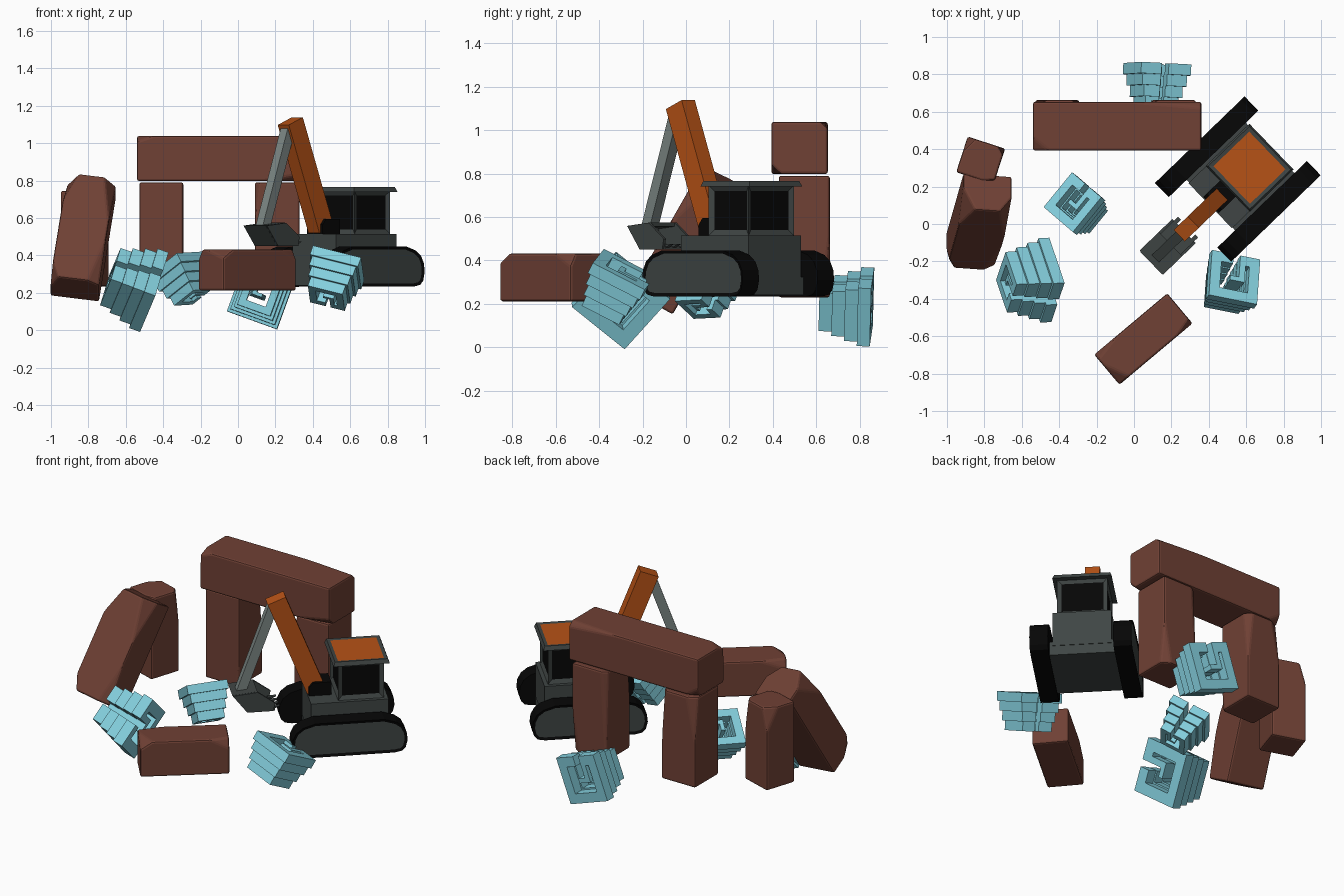
import bpy, bmesh
from math import radians
from mathutils import Vector, Matrix, Euler

if "Cube" in bpy.data.objects:
    bpy.data.objects.remove(bpy.data.objects["Cube"])


def material(name, rgb):
    m = bpy.data.materials.new(name)
    m.diffuse_color = (*rgb, 1)
    m.use_nodes = True
    m.node_tree.nodes["Principled BSDF"].inputs["Base Color"].default_value = m.diffuse_color
    return m


STONE = material("stone", (.16, .052, .035))
TEAL = material("crystal", (.23, .62, .72))
ORANGE = material("orange", (.47, .085, .008))
DARK = material("dark_grey", (.05, .06, .058))
BLACK = material("black", (.002, .002, .002))
STEEL = material("steel", (.2, .24, .23))


def finish(bm, name, matrix, *mats):
    bmesh.ops.recalc_face_normals(bm, faces=bm.faces)
    me = bpy.data.meshes.new(name)
    bm.to_mesh(me)
    bm.free()
    ob = bpy.data.objects.new(name, me)
    ob.matrix_world = matrix
    bpy.context.collection.objects.link(ob)
    for m in mats:
        me.materials.append(m)
    return ob


def extrude_profile(bm, pts, offset):
    f = bm.faces.new([bm.verts.new(p) for p in pts])
    new = bmesh.ops.extrude_face_region(bm, geom=[f], use_keep_orig=True)["geom"]
    bmesh.ops.translate(bm, vec=offset, verts=[g for g in new if isinstance(g, bmesh.types.BMVert)])


# Weathered stone: box with sliced corners and softened edges
def stone(name, loc, size, rot=(0, 0, 0), cuts=()):
    bm = bmesh.new()
    bmesh.ops.create_cube(bm, size=1)
    for n, d in cuts:                       # planes in unit-box space
        n = Vector(n)
        res = bmesh.ops.bisect_plane(bm, geom=bm.verts[:] + bm.edges[:] + bm.faces[:],
                                     plane_co=n * d / n.length_squared, plane_no=n, clear_outer=True)
        edges = [e for e in res["geom_cut"] if isinstance(e, bmesh.types.BMEdge)]
        if edges:
            bmesh.ops.contextual_create(bm, geom=edges)
    bmesh.ops.scale(bm, vec=size, verts=bm.verts)
    bmesh.ops.recalc_face_normals(bm, faces=bm.faces)
    bmesh.ops.bevel(bm, geom=bm.edges[:], offset=.011, segments=2, profile=.5, affect='EDGES', clamp_overlap=True)
    m = Matrix.Translation(loc) @ Euler([radians(a) for a in rot]).to_matrix().to_4x4()
    return finish(bm, name, m, STONE)


stone("lintel_stone", (-.09, .523, .918), (.9, .26, .24),
      cuts=[((.35, -.5, -.5), .59), ((-1, -.35, .8), .98), ((-1, .7, -.4), .96), ((.3, 1, 1), 1.03)])
stone("left_upright_stone", (-.41, .545, .51), (.235, .235, .56),
      cuts=[((1, -.6, -.2), .84), ((-.6, 1, .3), .8), ((.8, .8, .2), .78)])
stone("right_upright_stone", (.21, .545, .51), (.24, .235, .56),
      cuts=[((-1, -.7, .25), .88), ((.7, 1, -.3), .85), ((-.7, .9, .1), .75)])
stone("short_standing_stone", (-.82, .34, .49), (.21, .2, .51), (0, 0, -18),
      cuts=[((1, 1, .4), 1.02), ((-1, .5, .7), .9), ((.4, -1, .5), .83)])
stone("leaning_stone", (-.828, .01, .498), (.262, .22, .645), (-30, 7, -4),
      cuts=[((-1, -.4, .9), .9), ((1, -.6, .55), .84), ((-.9, -.3, -1), .95), ((.7, -1, -.4), .88)])
stone("fallen_stone", (.05, -.615, .322), (.51, .21, .22), (0, 0, 40),
      cuts=[((-1, -.2, .65), .79), ((.6, -.9, .5), .87), ((-.5, 1, .6), .9)])


# Hopper crystal: stacked hooked square rings, widening along the axis
HOOK = [(-.1, 1), (-1, 1), (-1, -1), (1, -1), (1, 1), (.18, 1), (.18, .05), (-.18, .05), (-.18, -.15),
        (.42, -.15), (.42, .58), (.58, .58), (.58, -.58), (-.58, -.58), (-.58, .58), (-.1, .58)]


def crystal(name, loc, axis, up, half, depth, small=.66, layers=4):
    z = Vector(axis).normalized()
    up = Vector(up)
    y = (up - up.dot(z) * z).normalized()
    x = y.cross(z)
    m = Matrix.Translation(loc) @ Matrix((x, y, z)).transposed().to_4x4()
    bm = bmesh.new()
    h = depth / layers
    for k in range(layers):
        s = half * (small + (1 - small) * k / (layers - 1))
        base = -depth / 2 + k * h
        extrude_profile(bm, [(a * s, b * s, base) for a, b in HOOK], (0, 0, h))
    return finish(bm, name, m, TEAL)


crystal("large_left_crystal", (-.565, -.305, .245), (.93, .05, -.33), (0, -.74, .67), .16, .25, .72)
crystal("middle_crystal", (-.285, .085, .265), (-.42, .3, .85), (.6, .7, 0), .12, .21)
crystal("back_crystal", (.12, .737, .19), (.04, 1, -.04), (.34, 0, .94), .142, .24)
crystal("right_crystal", (.505, -.33, .265), (.3, .42, .86), (.2, 1, 0), .135, .22, .72)

# Excavator space: x forward, y left, z up
RIG = Matrix.Translation((.555, .24, 0)) @ Matrix.Rotation(radians(224), 4, 'Z')


def inset_panel(bm, test, width, depth):
    bmesh.ops.recalc_face_normals(bm, faces=bm.faces)
    faces = [f for f in bm.faces if test(f.normal)]
    bmesh.ops.inset_individual(bm, faces=faces, thickness=width, depth=depth)
    for f in faces:
        f.material_index = 1


def box(name, x, y, z, mats, panel=None):
    bm = bmesh.new()
    extrude_profile(bm, [(x[0], y[0], z[0]), (x[1], y[0], z[0]), (x[1], y[1], z[0]), (x[0], y[1], z[0])],
                    (0, 0, z[1] - z[0]))
    if panel:
        inset_panel(bm, *panel)
    return finish(bm, name, RIG, *mats)


def prism(name, pts, y0, y1, mats, panel=None):
    bm = bmesh.new()
    extrude_profile(bm, [(a, y0, b) for a, b in pts], (0, y1 - y0, 0))
    if panel:
        inset_panel(bm, *panel)
    return finish(bm, name, RIG, *mats)


def beam(name, a, b, thick, width, mat):
    a, b = Vector(a), Vector(b)
    d = (b - a).normalized()
    n = Vector((-d.y, d.x)) * thick / 2
    return prism(name, [a + n, b + n, b - n, a - n], -width / 2, width / 2, [mat])


# Tracks with recessed outer side plates
half_track = [(.26, .235), (.3, .243), (.322, .265), (.333, .31), (.328, .355), (.308, .395), (.27, .425), (.2, .447)]
track = half_track + [(-a, b) for a, b in reversed(half_track)]
for side, name in ((1, "left_track"), (-1, "right_track")):
    prism(name, track, side * .24 - .053, side * .24 + .053, [BLACK, DARK],
          (lambda n, s=side: n.y * s > .9, .016, -.006))

# Body, cab and roof
box("undercarriage", (-.24, .2), (-.188, .188), (.24, .325), [DARK])
box("body", (-.243, .205), (-.168, .168), (.3, .515), [DARK])
box("cab", (-.22, .045), (-.145, .145), (.515, .745), [DARK, BLACK],
    (lambda n: abs(n.z) < .1, .035, -.012))
bm = bmesh.new()
extrude_profile(bm, [(-.25, -.17, .74), (.075, -.17, .74), (.075, .17, .74), (-.25, .17, .74)], (0, 0, .025))
for v in bm.verts:
    if v.co.z > .75:
        v.co.x -= .01 * (1 if v.co.x > 0 else -1)
        v.co.y -= .01 * (1 if v.co.y > 0 else -1)
inset_panel(bm, lambda n: n.z > .9, .028, -.003)
finish(bm, "roof", RIG, DARK, ORANGE)

# Boom, mount and stick
prism("boom_mount", [(.07, .51), (.2, .51), (.2, .565), (.175, .595), (.07, .595)], -.06, .06, [BLACK])
beam("boom", (.155, .54), (.383, 1.118), .112, .085, ORANGE)
beam("stick", (.395, 1.09), (.595, .53), .055, .055, STEEL)

# Bucket: curved shell, two cheeks, teeth
outer = [(.5, .575), (.645, .56), (.56, .45), (.4, .45)]
prism("bucket_shell", outer + [(.4, .466), (.55, .468), (.61, .545), (.5, .557)], -.082, .082, [DARK])
for s in (-1, 1):
    prism("bucket_cheek", [(.5, .574), (.643, .559), (.56, .451), (.41, .451), (.4, .5)],
          s * .083 - .007, s * .083 + .007, [DARK])
for i in range(4):
    y = -.066 + i * .044
    prism("bucket_tooth", [(.42, .45), (.42, .472), (.37, .475)], y - .011, y + .011, [DARK])
